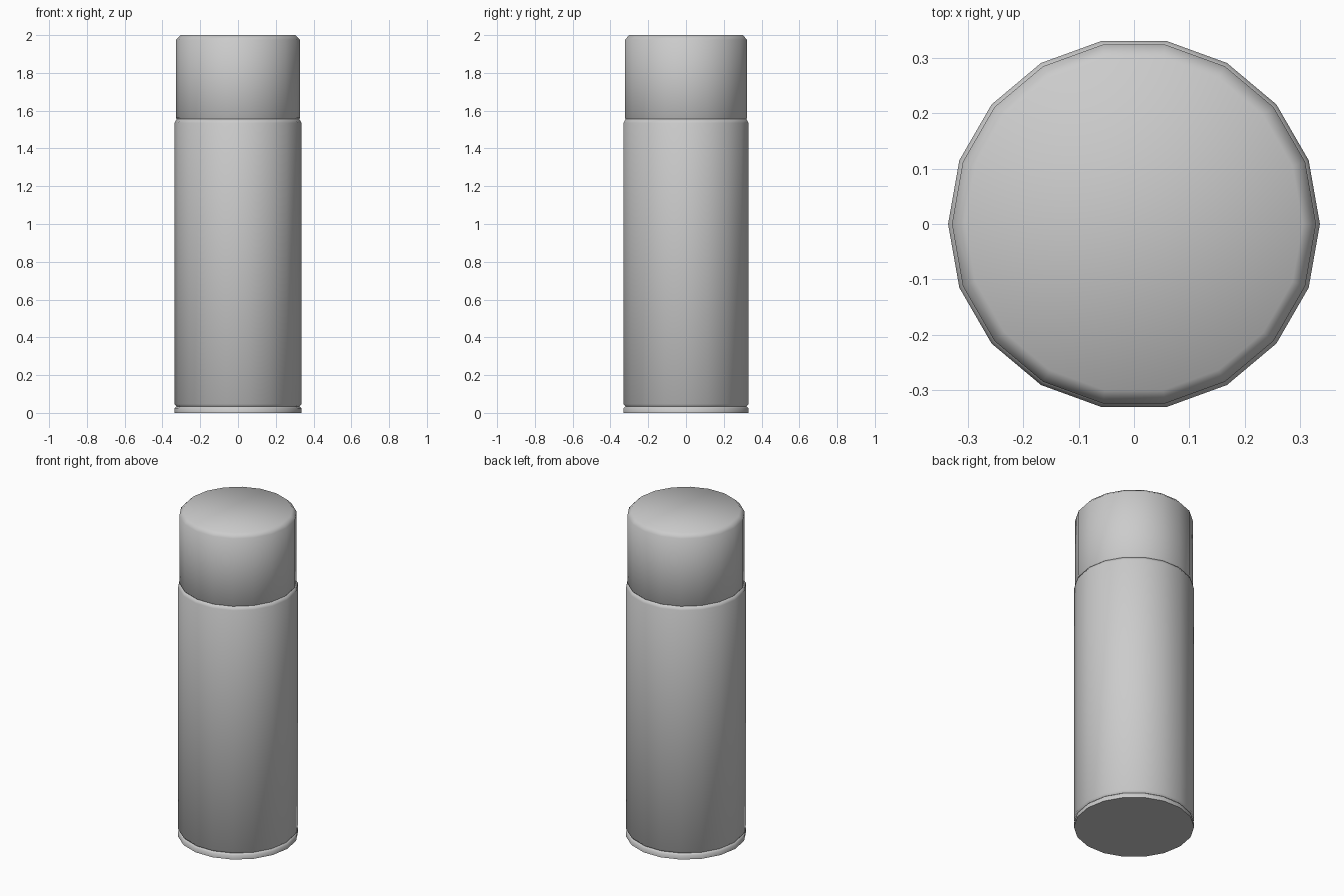
import bpy, bmesh, math

SIDES = 18

cube = bpy.data.objects.get("Cube")
if cube:
    bpy.data.objects.remove(cube, do_unlink=True)

grey = bpy.data.materials.new("light_grey")
grey.use_nodes = True
colour = (0.6, 0.6, 0.6, 1)
grey.diffuse_color = colour
grey.node_tree.nodes["Principled BSDF"].inputs["Base Color"].default_value = colour


def lathe(name, profile):
    """Turn (radius, height) points into a closed, faceted, smooth-shaded solid."""
    bm = bmesh.new()
    rings = []
    for r, z in profile:
        angles = [2 * math.pi * i / SIDES for i in range(SIDES)]
        rings.append([bm.verts.new((r * math.cos(a), r * math.sin(a), z)) for a in angles])
    for low, high in zip(rings, rings[1:]):
        for i in range(SIDES):
            j = (i + 1) % SIDES
            bm.faces.new((low[i], low[j], high[j], high[i])).smooth = True
    bm.faces.new(rings[-1]).smooth = True
    bottom = bm.faces.new(rings[0][::-1])
    for edge in bottom.edges:
        edge.smooth = False
    mesh = bpy.data.meshes.new(name)
    bm.to_mesh(mesh)
    bm.free()
    mesh.materials.append(grey)
    obj = bpy.data.objects.new(name, mesh)
    bpy.context.collection.objects.link(obj)
    return obj


# Foot rim under the can
lathe("base_rim", [(0.336, 0), (0.336, 0.025), (0.325, 0.036)])
# Main can with rolled-in ends
lathe("body", [(0.325, 0.034), (0.336, 0.047), (0.336, 1.535), (0.325, 1.555)])
# Chamfered cap
lathe("cap", [(0.32, 1.55), (0.329, 1.562), (0.329, 1.975), (0.305, 2.0)])
